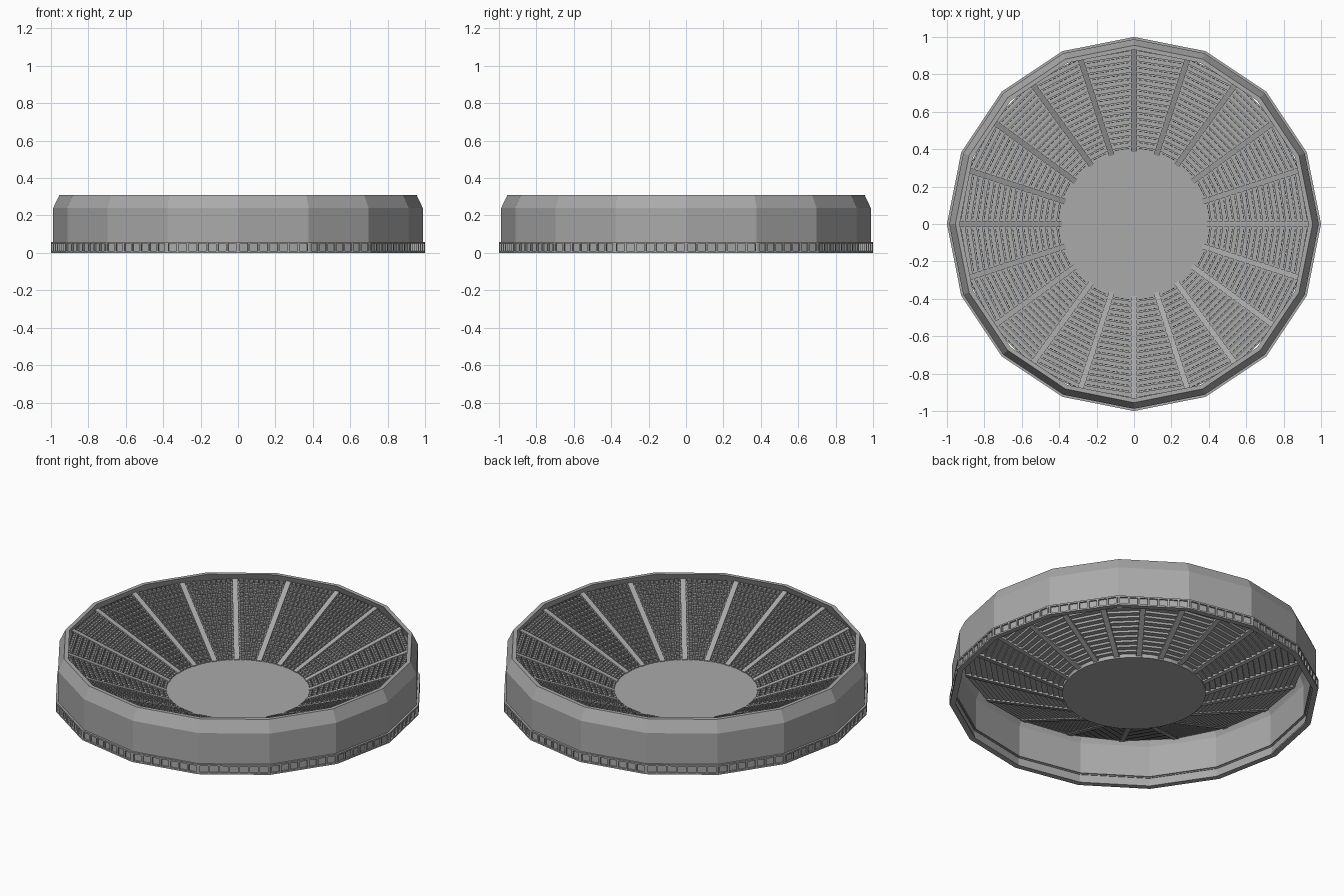
import bpy, bmesh, math
from mathutils import Matrix, Vector

cube = bpy.data.objects.get("Cube")
if cube:
    bpy.data.objects.remove(cube, do_unlink=True)

mat = bpy.data.materials.new("concrete_grey")
mat.use_nodes = True
GREY = (0.4, 0.4, 0.4, 1)
mat.diffuse_color = GREY
mat.node_tree.nodes["Principled BSDF"].inputs["Base Color"].default_value = GREY

SHELL_SIDES, BOWL_SIDES = 16, 20
ROWS = 18
R_IN, R_OUT = 0.385, 0.935
Z_IN, Z_OUT = 0.045, 0.275
TREAD = (R_OUT - R_IN) / ROWS
RISE = (Z_OUT - Z_IN) / ROWS


def finish(name, bm):
    bmesh.ops.recalc_face_normals(bm, faces=bm.faces)
    mesh = bpy.data.meshes.new(name)
    bm.to_mesh(mesh)
    bm.free()
    mesh.materials.append(mat)
    obj = bpy.data.objects.new(name, mesh)
    bpy.context.collection.objects.link(obj)
    return obj


def turn(angle):
    return Matrix.Rotation(angle, 4, 'Z')


def lathe(name, profile, sides, closed=True):
    """Sweep an (r, z) profile around z with flat sides."""
    bm = bmesh.new()
    rings = [[bm.verts.new(turn(math.tau * i / sides) @ Vector((r, 0, z)))
              for r, z in profile] for i in range(sides)]
    n = len(profile)
    for i in range(sides):
        a, b = rings[i], rings[(i + 1) % sides]
        for j in range(n if closed else n - 1):
            k = (j + 1) % n
            bm.faces.new((a[j], b[j], b[k], a[k]))
    return finish(name, bm)


def box(bm, matrix, x, y, z, slope=0):
    """Box from (min, max) pairs; slope lifts z along x."""
    v = [bm.verts.new(matrix @ Vector((px, py, pz + slope * (px - x[0]))))
         for px in x for py in y for pz in z]
    for f in ((0, 1, 3, 2), (4, 6, 7, 5), (0, 4, 5, 1),
              (2, 3, 7, 6), (0, 2, 6, 4), (1, 5, 7, 3)):
        bm.faces.new([v[i] for i in f])


# Outer wall with the sloped top
lathe("outer_wall", [(0.988, 0.055), (0.988, 0.24), (0.955, 0.31),
                     (0.932, 0.31), (0.962, 0.24), (0.962, 0.055)], SHELL_SIDES)

# Ground-level arcade: recessed wall, two rails and posts
lathe("arcade_wall", [(0.99, 0.005), (0.99, 0.055), (0.972, 0.055), (0.972, 0.005)], SHELL_SIDES)
for name, low, high in (("arcade_base_rail", 0, 0.009), ("arcade_top_rail", 0.049, 0.058)):
    lathe(name, [(1, low), (1, high), (0.968, high), (0.968, low)], SHELL_SIDES)

bm = bmesh.new()
half = math.pi / SHELL_SIDES
apothem, side = math.cos(half), 2 * math.sin(half)
BAYS = 7
for s in range(SHELL_SIDES):
    m = turn(half * (2 * s + 1))
    for p in range(BAYS + 1):
        y = (p / BAYS - 0.5) * (side - 0.012)
        box(bm, m, (apothem - 0.025, apothem), (y - 0.005, y + 0.005), (0.004, 0.054))
finish("arcade_posts", bm)

# Arena floor
bm = bmesh.new()
bmesh.ops.create_cone(bm, cap_ends=True, segments=40, radius1=R_IN + 0.003,
                      radius2=R_IN + 0.003, depth=0.025,
                      matrix=Matrix.Translation((0, 0, Z_IN - 0.0105)))
finish("arena_floor", bm)

# Stepped seating bowl
steps = [(R_IN, Z_IN - RISE)]
for i in range(ROWS):
    z = Z_IN + i * RISE
    steps += [(R_IN + i * TREAD, z), (R_IN + (i + 1) * TREAD, z)]
lathe("seating_steps", steps, BOWL_SIDES, closed=False)

# Sloped aisles between the sections
bm = bmesh.new()
for i in range(BOWL_SIDES):
    box(bm, turn(math.tau * i / BOWL_SIDES), (R_IN, R_OUT), (-0.015, 0.015),
        (Z_IN - RISE - 0.003, Z_IN + 0.006), RISE / TREAD)
finish("aisles", bm)

# Rows of seats, each a cushion and a backrest
bm = bmesh.new()
half = math.pi / BOWL_SIDES
PITCH = 0.025
for s in range(BOWL_SIDES):
    m = turn(half * (2 * s + 1))
    for row in range(ROWS):
        d = (R_IN + row * TREAD) * math.cos(half)
        z = Z_IN + row * RISE
        room = 2 * (d * math.tan(half) - 0.019)
        count = int(room / PITCH)
        gap = room / count
        for k in range(count):
            y = (k + 0.5) * gap - room / 2
            w = (y - gap * 0.36, y + gap * 0.36)
            box(bm, m, (d + 0.007, d + 0.021), w, (z, z + 0.008))
            box(bm, m, (d + 0.021, d + 0.025), w, (z, z + 0.019))
finish("seats", bm)
